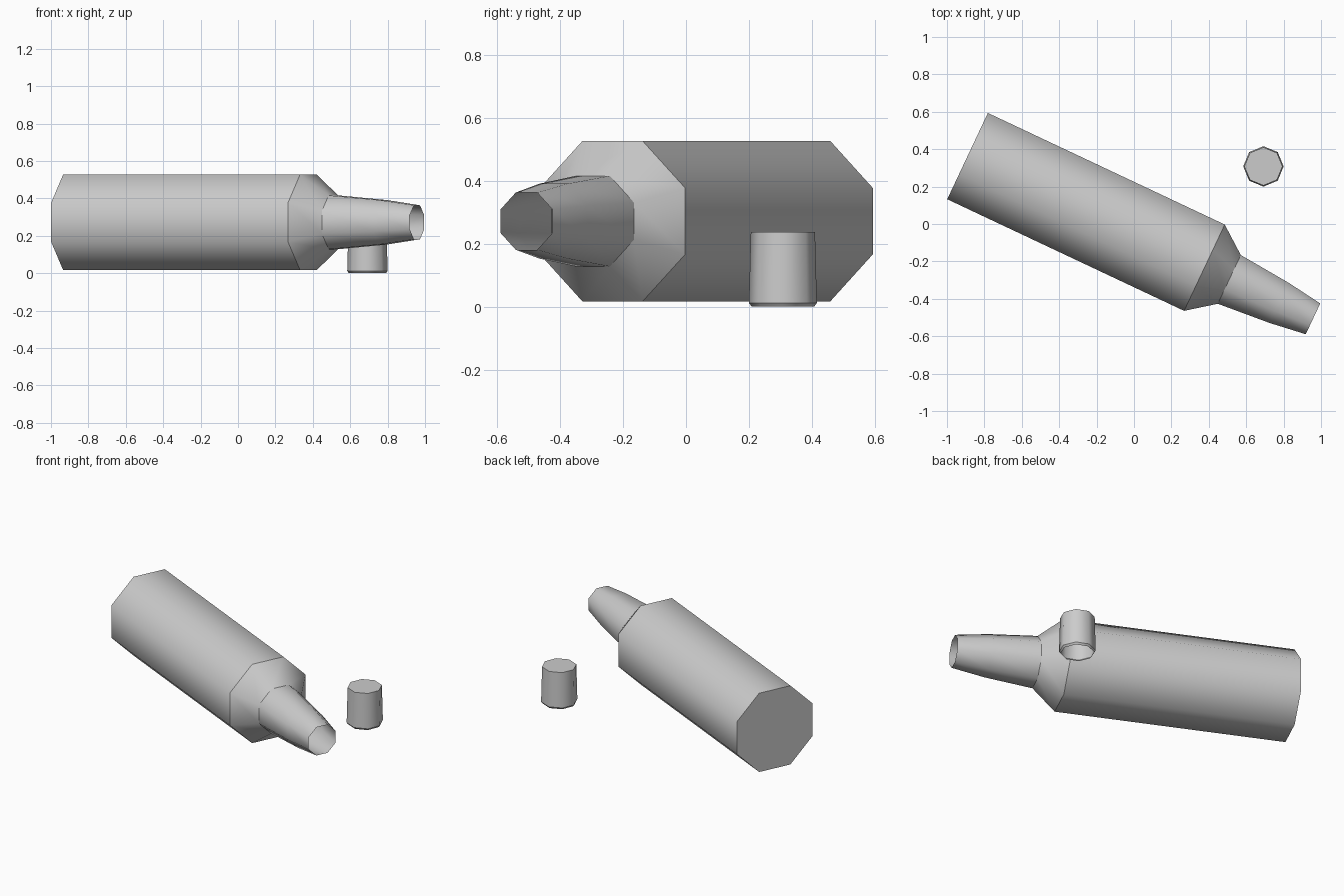
import bpy, bmesh, math
from mathutils import Matrix, Vector

cube = bpy.data.objects.get("Cube")
if cube:
    bpy.data.objects.remove(cube, do_unlink=True)

SIDES = 8
APOTHEM = math.cos(math.pi / SIDES)

grey = bpy.data.materials.new("light grey plastic")
grey.use_nodes = True
grey.diffuse_color = (0.6, 0.6, 0.6, 1)
grey.node_tree.nodes["Principled BSDF"].inputs["Base Color"].default_value = (0.6, 0.6, 0.6, 1)


def lathe(name, profile, matrix, turn=0.0, cap=None, sharp=()):
    """Turn (radius, height) points into an eight-sided smooth shell; cap and sharp are ring indices."""
    bm = bmesh.new()
    rings = []
    for r, h in profile:
        angles = [turn + 2 * math.pi * i / SIDES for i in range(SIDES)]
        rings.append([bm.verts.new((r * math.cos(a), r * math.sin(a), h)) for a in angles])
    for low, high in zip(rings, rings[1:]):
        for i in range(SIDES):
            j = (i + 1) % SIDES
            bm.faces.new((low[i], low[j], high[j], high[i])).smooth = True
    if cap is not None:
        bm.faces.new(rings[cap])
    bmesh.ops.recalc_face_normals(bm, faces=bm.faces)
    for k in sharp:
        for i in range(SIDES):
            bm.edges.get((rings[k][i], rings[k][(i + 1) % SIDES])).smooth = False
    mesh = bpy.data.meshes.new(name)
    bm.to_mesh(mesh)
    bm.free()
    mesh.materials.append(grey)
    obj = bpy.data.objects.new(name, mesh)
    obj.matrix_world = matrix
    bpy.context.collection.objects.link(obj)
    return obj


# Bottle lying on its side: closed base, straight body, shoulder, tapered open nozzle
base = Vector((-0.89, 0.363, 0.272))
tip = Vector((0.957, -0.507, 0.272))
axis = (tip - base).normalized()
lying = Matrix.Translation(base) @ axis.to_track_quat('Z', 'Y').to_matrix().to_4x4()
flats = [(0.255, 0), (0.255, 1.4), (0.144, 1.547), (0.119, 1.84), (0.091, (tip - base).length)]
lathe("bottle", [(a / APOTHEM, h) for a, h in flats], lying,
      turn=math.pi / SIDES, cap=0, sharp=(0, 1, 2))

# Loose cap standing beside the nozzle, open underneath with a small chamfered lip
lathe("bottle_cap", [(0.099, 0), (0.108, 0.012), (0.102, 0.238)],
      Matrix.Translation((0.692, 0.308, 0)), cap=2, sharp=(1, 2))
